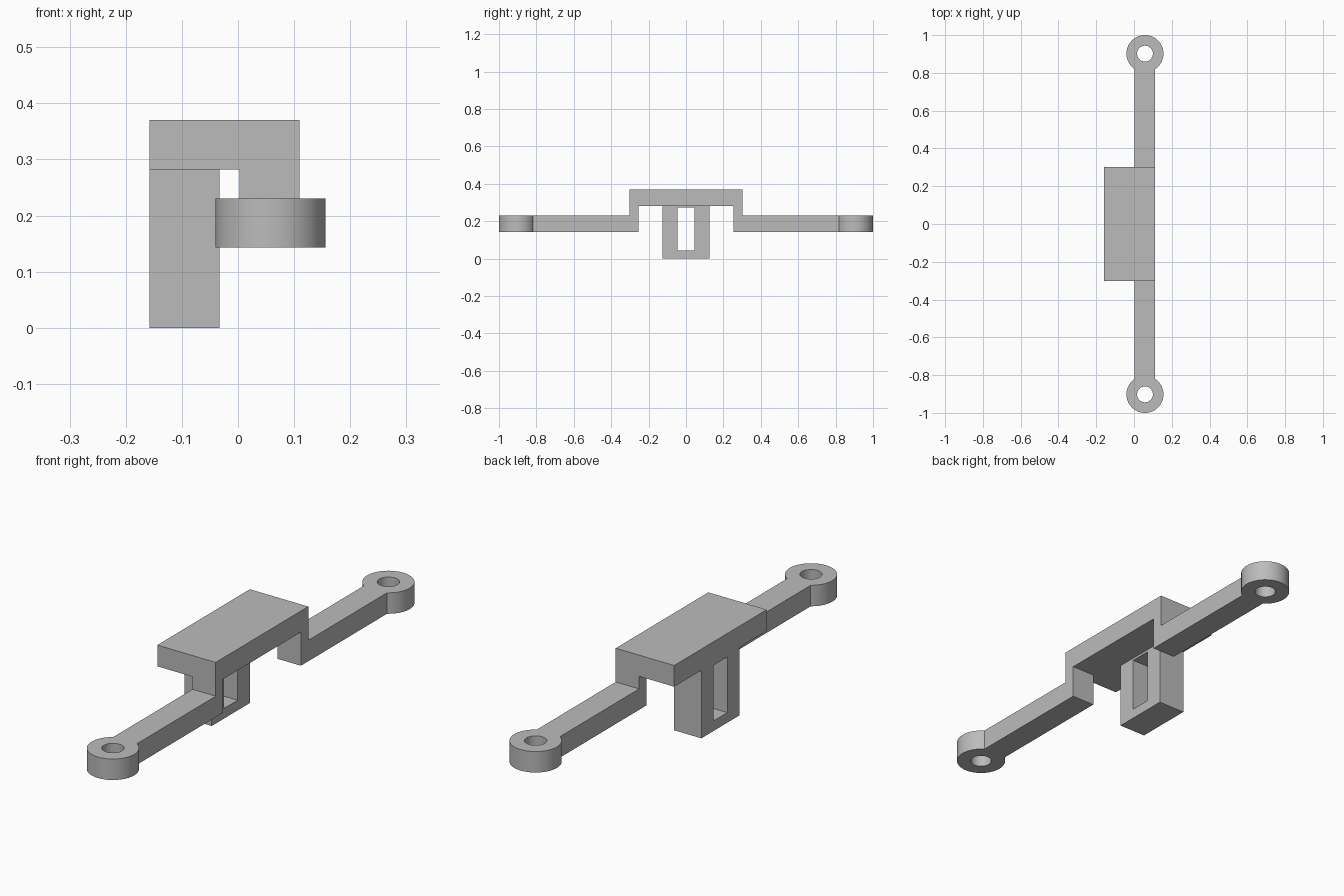
import bpy
import bmesh
import math

cube = bpy.data.objects.get("Cube")
if cube:
    bpy.data.objects.remove(cube, do_unlink=True)

grey = bpy.data.materials.new("plain_grey")
grey.use_nodes = True
colour = (0.5, 0.5, 0.5, 1)
grey.diffuse_color = colour
grey.node_tree.nodes["Principled BSDF"].inputs["Base Color"].default_value = colour

ARM_X = (0.003, 0.11)            # width of the arm strip
ARM_Z = (0.143, 0.23)
PLATE_Z = (0.282, 0.37)
EYE_X, EYE_Y, EYE_R, HOLE_R = 0.058, 0.902, 0.098, 0.042


def make_object(name, bm):
    bmesh.ops.recalc_face_normals(bm, faces=bm.faces)
    mesh = bpy.data.meshes.new(name)
    bm.to_mesh(mesh)
    bm.free()
    mesh.materials.append(grey)
    obj = bpy.data.objects.new(name, mesh)
    bpy.context.collection.objects.link(obj)
    return obj


def extrude_x(name, profile, x0, x1):
    """Extrude a (y, z) outline along x."""
    bm = bmesh.new()
    face = bm.faces.new([bm.verts.new((x0, y, z)) for y, z in profile])
    result = bmesh.ops.extrude_face_region(bm, geom=[face])
    verts = [v for v in result["geom"] if isinstance(v, bmesh.types.BMVert)]
    bmesh.ops.translate(bm, verts=verts, vec=(x1 - x0, 0, 0))
    return make_object(name, bm)


def box(name, x, y, z):
    return extrude_x(name, [(y[0], z[0]), (y[1], z[0]), (y[1], z[1]), (y[0], z[1])], *x)


def cylinder(name, y, radius, z):
    bm = bmesh.new()
    bmesh.ops.create_cone(bm, cap_ends=True, segments=64, radius1=radius,
                          radius2=radius, depth=z[1] - z[0])
    bmesh.ops.translate(bm, verts=bm.verts, vec=(EYE_X, y, sum(z) / 2))
    return make_object(name, bm)


def combine(target, tool, operation):
    """Merge or cut with a helper part, then discard the helper."""
    mod = target.modifiers.new("join", 'BOOLEAN')
    mod.operation, mod.solver, mod.object = operation, 'EXACT', tool
    bpy.context.view_layer.objects.active = target
    bpy.ops.object.modifier_apply(modifier=mod.name)
    bpy.data.objects.remove(tool, do_unlink=True)


# Stepped strip: two low arms joined by a raised bridge
half = [(0.255, PLATE_Z[0]), (0.255, ARM_Z[0]), (EYE_Y, ARM_Z[0]),
        (EYE_Y, ARM_Z[1]), (0.303, ARM_Z[1]), (0.303, PLATE_Z[1])]
outline = half + [(-y, z) for y, z in reversed(half)]
bracket = extrude_x("mounting_bracket", outline, *ARM_X)

# Top plate overhanging to the right side
combine(bracket, box("top_plate", (-0.158, ARM_X[1]), (-0.303, 0.303), PLATE_Z), 'UNION')

# Hanging post with a rectangular window through it
post = box("post", (-0.158, -0.033), (-0.125, 0.125), (0, 0.32))
combine(post, box("post_window", (-0.3, 0.1), (-0.045, 0.045), (0.042, 0.272)), 'DIFFERENCE')
combine(bracket, post, 'UNION')

# Round screw eyes at both arm ends
for side in (-1, 1):
    combine(bracket, cylinder("eye", side * EYE_Y, EYE_R, ARM_Z), 'UNION')
    combine(bracket, cylinder("eye_hole", side * EYE_Y, HOLE_R, (0, 0.5)), 'DIFFERENCE')

bpy.ops.object.select_all(action='DESELECT')
bracket.select_set(True)
bpy.context.view_layer.objects.active = bracket
bpy.ops.object.shade_smooth_by_angle(angle=math.radians(30))
